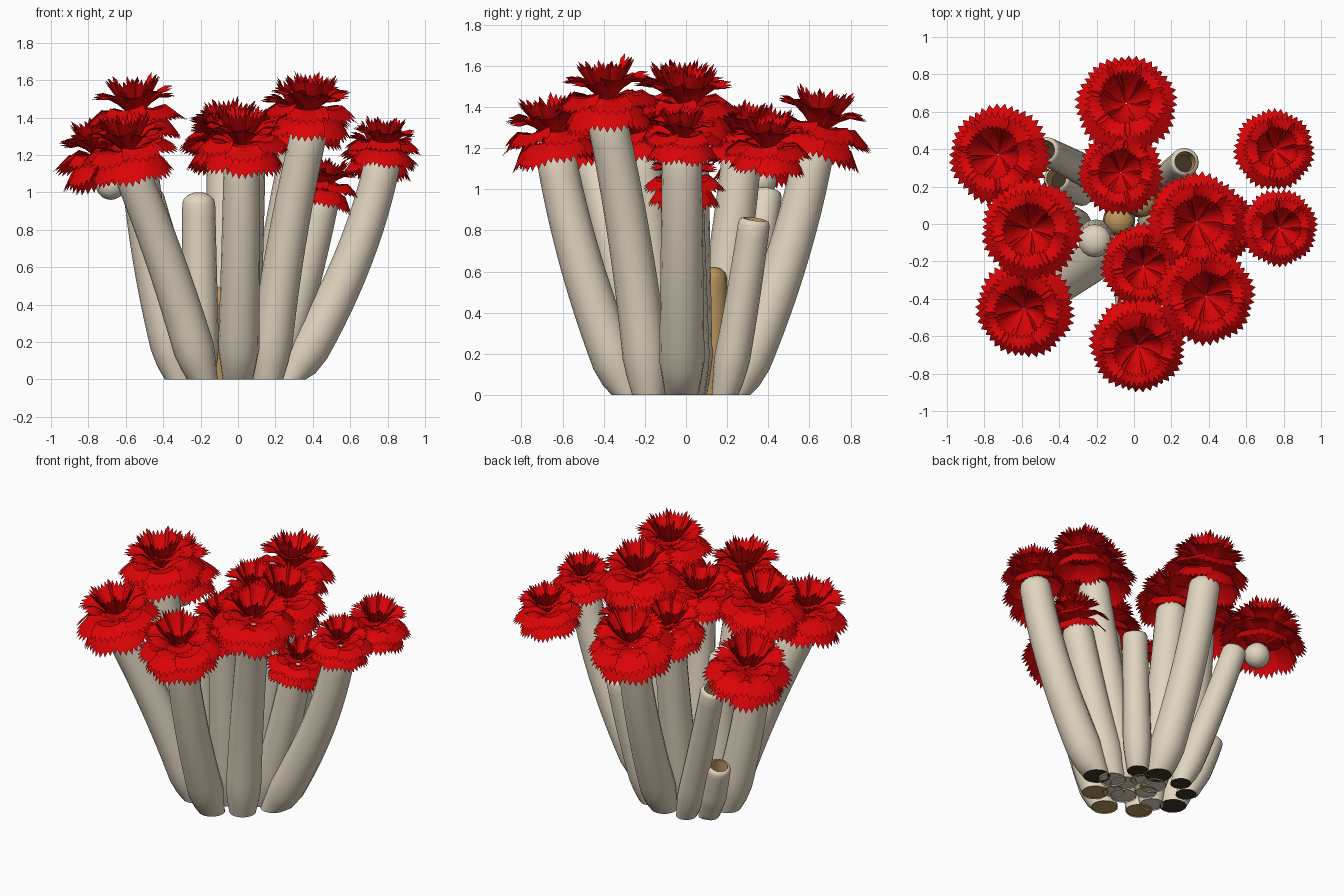
import bpy, bmesh, math, random
from mathutils import Vector, Matrix

random.seed(4)
cube = bpy.data.objects.get("Cube")
if cube:
    bpy.data.objects.remove(cube)


def material(name, rgb):
    m = bpy.data.materials.new(name)
    m.use_nodes = True
    m.diffuse_color = (*rgb, 1)
    bsdf = m.node_tree.nodes["Principled BSDF"]
    bsdf.inputs["Base Color"].default_value = (*rgb, 1)
    bsdf.inputs["Roughness"].default_value = 0.8
    return m


CREAM = material("cream shell", (0.76, 0.67, 0.53))
TAN = material("tan lining", (0.50, 0.31, 0.11))
DARK = material("dark hollow", (0.05, 0.035, 0.018))
RED = material("red plume", (0.71, 0.001, 0.002))


def finish(name, bm, mats, angle):
    mesh = bpy.data.meshes.new(name)
    bm.to_mesh(mesh)
    bm.free()
    obj = bpy.data.objects.new(name, mesh)
    bpy.context.collection.objects.link(obj)
    for m in mats:
        mesh.materials.append(m)
    bpy.ops.object.select_all(action='DESELECT')
    obj.select_set(True)
    bpy.context.view_layer.objects.active = obj
    bpy.ops.object.shade_smooth_by_angle(angle=math.radians(angle))


def tube(name, base, top, bow, radius, is_open, foot_mat, outer=CREAM, sides=16):
    """Sweep a round section along a bowed path from the ground to the top."""
    bm = bmesh.new()
    base, top = Vector((*base, 0)), Vector(top)

    def path(t):
        p = base.lerp(top, t + bow * t * (1 - t))
        p.z = top.z * t
        return p

    def ring(center, axis, r):
        q = Vector((0, 0, 1)).rotation_difference(axis)
        verts = []
        for i in range(sides):
            a = math.tau * i / sides
            p = center + q @ Vector((r * math.cos(a), r * math.sin(a), 0))
            p.z = max(p.z, 0)
            verts.append(bm.verts.new(p))
        return verts

    def bridge(a, b, slot):
        for i in range(sides):
            j = (i + 1) % sides
            bm.faces.new((a[i], a[j], b[j], b[i])).material_index = slot

    # Body, pinched in at the foot
    steps = 14
    rings = []
    for k in range(steps + 1):
        t = k / steps
        axis = (path(t + 0.02) - path(t - 0.02)).normalized()
        if k == 0:
            axis = Vector((0, 0, 1))
        swell = 0.74 + 0.28 * min(1, t * top.z / 0.16) - 0.14 * t
        rings.append(ring(path(t), axis, radius * swell))
    end_r = radius * 0.88
    # Rounded lip, then either a hollow or a closing dome
    if is_open:
        for rise, f in ((0.02, 0.9), (0.025, 0.72)):
            rings.append(ring(top + axis * rise, axis, end_r * f))
    else:
        for a in (25, 50, 72):
            a = math.radians(a)
            rings.append(ring(top + axis * end_r * 0.7 * math.sin(a), axis, end_r * math.cos(a)))
    for a, b in zip(rings, rings[1:]):
        bridge(a, b, 0)
    if is_open:
        well = ring(top - axis * 0.06, axis, end_r * 0.6)
        bridge(rings[-1], well, 1)
        bm.faces.new(well).material_index = 2
    else:
        bm.faces.new(rings[-1])
    # Foot cap, set just inside the rim
    foot = ring(base + Vector((0, 0, 0.006)), Vector((0, 0, 1)), radius * 0.7)
    bridge(foot, rings[0], 3)
    bm.faces.new(list(reversed(foot))).material_index = 3
    finish(name, bm, (outer, TAN, DARK, foot_mat), 50)


# Plume tiers: petal count, radius and height along a petal from root to rim
TIERS = (
    (7, (0.02, 0.12, 0.18, 0.22), (0.03, 0.06, 0.03, -0.03)),
    (7, (0.02, 0.12, 0.19, 0.25), (0.06, 0.11, 0.115, 0.07)),
    (7, (0.02, 0.09, 0.14, 0.19), (0.08, 0.15, 0.185, 0.19)),
    (6, (0.004, 0.06, 0.10, 0.13), (0.10, 0.14, 0.20, 0.25)),
)


def plume(name, center, axis, size):
    """Stack tiers of fan-shaped petals with saw-toothed rims."""
    bm = bmesh.new()
    q = Vector((0, 0, 1)).rotation_difference(axis)
    cols = 14
    for count, radii, heights in TIERS:
        turn = random.uniform(0, math.tau)
        for p in range(count):
            mid = turn + math.tau * p / count
            half = math.pi / count * 1.2
            lift = random.uniform(-0.015, 0.015)
            # Direction in which the rim teeth continue the petal
            run, rise = radii[3] - radii[2], heights[3] - heights[2]
            length = math.hypot(run, rise)
            rows = []
            for v in range(5):
                row = []
                w = min(v, 3)
                for c in range(cols + 1):
                    u = 2 * c / cols - 1
                    a = mid + half * u
                    # Rounded outline, cupped across the width
                    r = radii[w] * (1 - 0.09 * u * u * w / 3)
                    h = heights[w] + (lift + 0.03 * (u * u - 0.4) + 0.006 * u) * w / 3
                    if v == 4:
                        tooth = 0.038 if c % 2 else 0.002
                        r += tooth * run / length
                        h += tooth * rise / length
                    local = Vector((r * math.cos(a), r * math.sin(a), h))
                    row.append(bm.verts.new(center + q @ (local * size)))
                rows.append(row)
            for lo, hi in zip(rows, rows[1:]):
                for c in range(cols):
                    bm.faces.new((lo[c], hi[c], hi[c + 1], lo[c + 1]))
    finish(name, bm, (RED,), 40)


# Plumed tubes: foot, top, bow, plume size, outward tilt, foot colour
PLUMED = (
    ((0.00, 0.23), (-0.04, 0.62, 1.17), 0.4, 1.0, 0.20, DARK),
    ((-0.31, 0.00), (-0.54, -0.03, 1.30), 0.6, 1.0, 0.08, DARK),
    ((-0.19, -0.18), (-0.57, -0.44, 1.11), -0.2, 0.98, 0.18, TAN),
    ((-0.06, 0.11), (-0.07, 0.27, 1.15), 0.2, 0.84, 0.05, CREAM),
    ((0.10, 0.02), (0.33, 0.01, 1.28), 0.0, 0.98, 0.05, CREAM),
    ((0.00, -0.10), (0.05, -0.22, 1.15), 0.2, 0.84, 0.05, CREAM),
    ((0.16, -0.18), (0.38, -0.38, 1.32), -0.4, 0.97, 0.06, TAN),
    ((0.00, -0.28), (0.02, -0.63, 1.15), 0.4, 0.95, 0.18, TAN),
    ((0.28, -0.02), (0.77, -0.02, 1.15), 0.5, 0.76, 0.08, DARK),
    ((0.18, 0.01), (0.44, -0.01, 0.94), 0.2, 0.74, 0.20, CREAM),
)
for i, (foot, top, bow, size, tilt, foot_mat) in enumerate(PLUMED, 1):
    tube(f"plumed_tube_{i}", foot, top, bow, 0.110, False, foot_mat)
    out = Vector((top[0], top[1], 0)).normalized()
    axis = (Vector((0, 0, 1)) + out * tilt).normalized()
    plume(f"plume_{i}", Vector(top) + axis * 0.03, axis, size)

# Two loose plumes at the outer edge, one on a rounded stub
plume("left_loose_plume", Vector((0.745, 0.395, 1.13)), Vector((0.1, 0.05, 1)).normalized(), 0.80)
plume("right_loose_plume", Vector((-0.71, 0.365, 1.10)), Vector((-0.16, 0.06, 1)).normalized(), 1.0)
bm = bmesh.new()
bmesh.ops.create_uvsphere(bm, u_segments=16, v_segments=10, radius=0.08,
                          matrix=Matrix.Translation((-0.68, 0.36, 1.04)))
finish("right_plume_stub", bm, (CREAM,), 50)

# Bare tubes: foot, top, bow, radius, open mouth, foot colour
BARE = (
    ((0.13, 0.19), (0.27, 0.33, 0.83), 0.2, 0.088, True, DARK),
    ((-0.20, -0.07), (-0.21, -0.09, 0.94), 0.0, 0.100, False, CREAM),
    ((-0.17, 0.24), (-0.47, 0.39, 0.97), 0.1, 0.086, True, DARK),
    ((-0.28, 0.16), (-0.41, 0.24, 0.38), 0.2, 0.086, True, DARK),
)
for i, (foot, top, bow, radius, is_open, foot_mat) in enumerate(BARE, 1):
    tube(f"bare_tube_{i}", foot, top, bow, radius, is_open, foot_mat)

# Short tan cores filling the middle of the cluster
for i, (x, y, h) in enumerate(((-0.08, 0.02, 0.44), (0.04, 0.12, 0.57), (0.08, -0.1, 0.44)), 1):
    tube(f"inner_core_{i}", (x, y), (x, y, h), 0, 0.09, False, CREAM, TAN)
